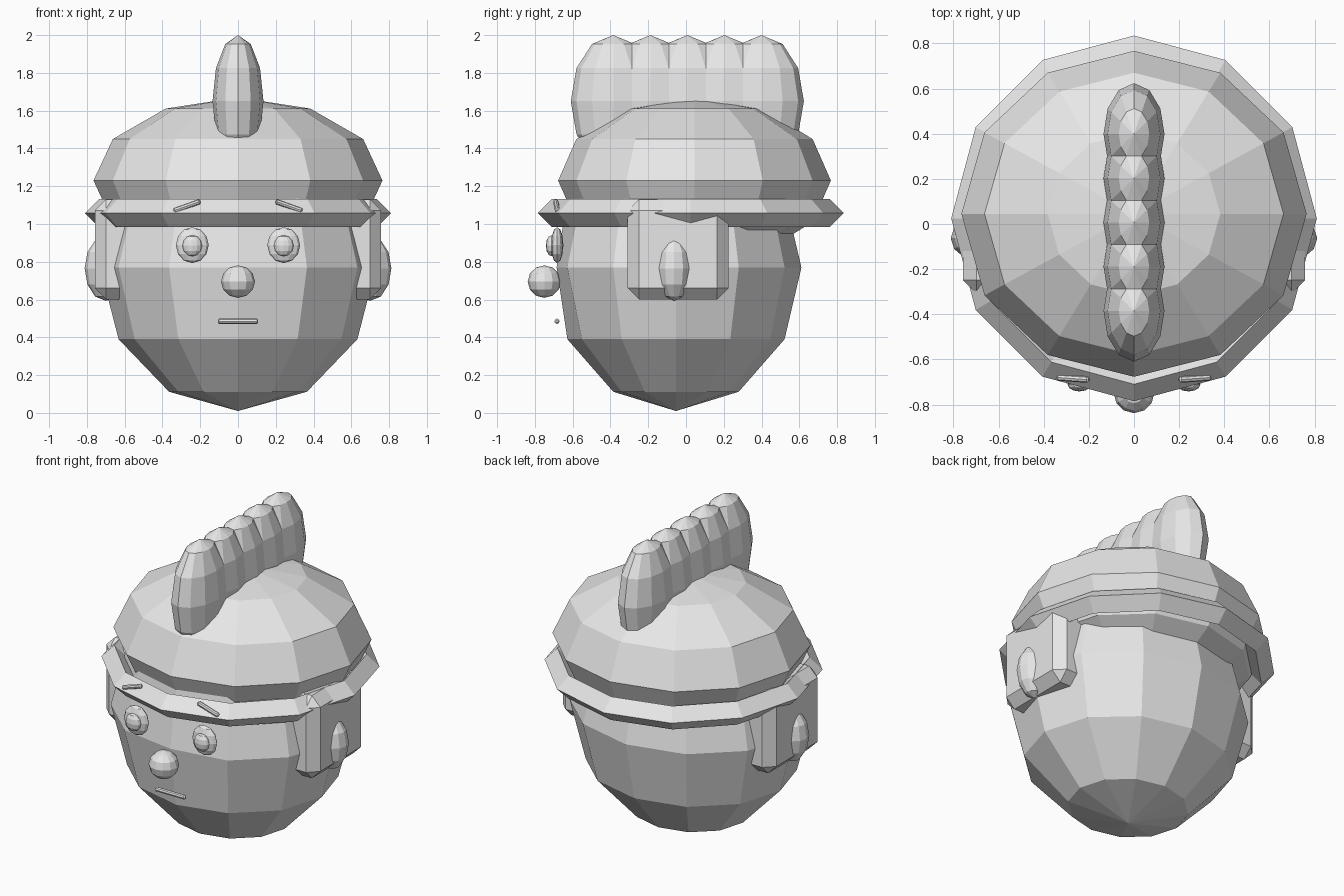
import bpy
import math
from mathutils import Vector

if "Cube" in bpy.data.objects:
    bpy.data.objects.remove(bpy.data.objects["Cube"], do_unlink=True)

grey = bpy.data.materials.new("light_grey")
grey.use_nodes = True
grey.diffuse_color = (0.8, 0.8, 0.8, 1)
grey.node_tree.nodes["Principled BSDF"].inputs["Base Color"].default_value = (0.8, 0.8, 0.8, 1)


def finish(name):
    obj = bpy.context.object
    obj.name = name
    obj.data.materials.clear()
    obj.data.materials.append(grey)
    return obj


def apply_scale():
    bpy.ops.object.transform_apply(location=False, rotation=False, scale=True)


def ball(name, loc, radii):
    """Faceted ellipsoid."""
    bpy.ops.mesh.primitive_uv_sphere_add(segments=12, ring_count=6, radius=1, location=loc)
    bpy.context.object.scale = radii
    apply_scale()
    return finish(name)


def rod(name, start, end, radius):
    a, b = Vector(start), Vector(end)
    bpy.ops.mesh.primitive_cylinder_add(vertices=8, radius=radius, depth=(b - a).length,
                                        location=(a + b) / 2)
    obj = finish(name)
    obj.rotation_euler = (b - a).to_track_quat("Z", "Y").to_euler()
    bevel = obj.modifiers.new("rounded_ends", "BEVEL")
    bevel.width = radius * 0.5
    bevel.angle_limit = math.radians(60)
    return obj


# Head with a slightly flattened face
head = ball("head", (0, -0.053, 0.77), (0.73, 0.664, 0.76))
for v in head.data.vertices:
    v.co.y = max(v.co.y, -0.632)

# Helmet dome and rim
ball("helmet_dome", (0, 0.045, 1.23), (0.765, 0.722, 0.44))
bpy.ops.mesh.primitive_torus_add(major_segments=12, minor_segments=4, major_radius=0.735,
                                 minor_radius=0.075, location=(0, 0.025, 1.058))
finish("helmet_rim")

# Crest of overlapping lumps
for i in range(5):
    ball(f"crest_lump_{i + 1}", (0, -0.385 + 0.196 * i, 1.65), (0.135, 0.225, 0.35))

# Nose and mouth
ball("nose", (0, -0.75, 0.695), (0.09, 0.088, 0.086))
rod("mouth", (-0.107, -0.683, 0.485), (0.107, -0.683, 0.485), 0.014)

# Paired parts
for side, s in (("left", 1), ("right", -1)):
    ball(f"{side}_eye", (s * 0.242, -0.682, 0.888), (0.087, 0.033, 0.095))
    ball(f"{side}_pupil", (s * 0.242, -0.712, 0.885), (0.052, 0.03, 0.056))
    rod(f"{side}_brow", (s * 0.2, -0.69, 1.12), (s * 0.34, -0.68, 1.07), 0.014)

    bpy.ops.mesh.primitive_cube_add(size=1, location=(s * 0.625, -0.042, 0.866))
    bpy.context.object.scale = (0.266, 0.534, 0.53)
    apply_scale()
    cover = finish(f"{side}_ear_cover")
    chamfer = cover.modifiers.new("chamfer", "BEVEL")
    chamfer.width = 0.06
    chamfer.segments = 1

    ball(f"{side}_ear", (s * 0.7, -0.063, 0.765), (0.112, 0.095, 0.172))
